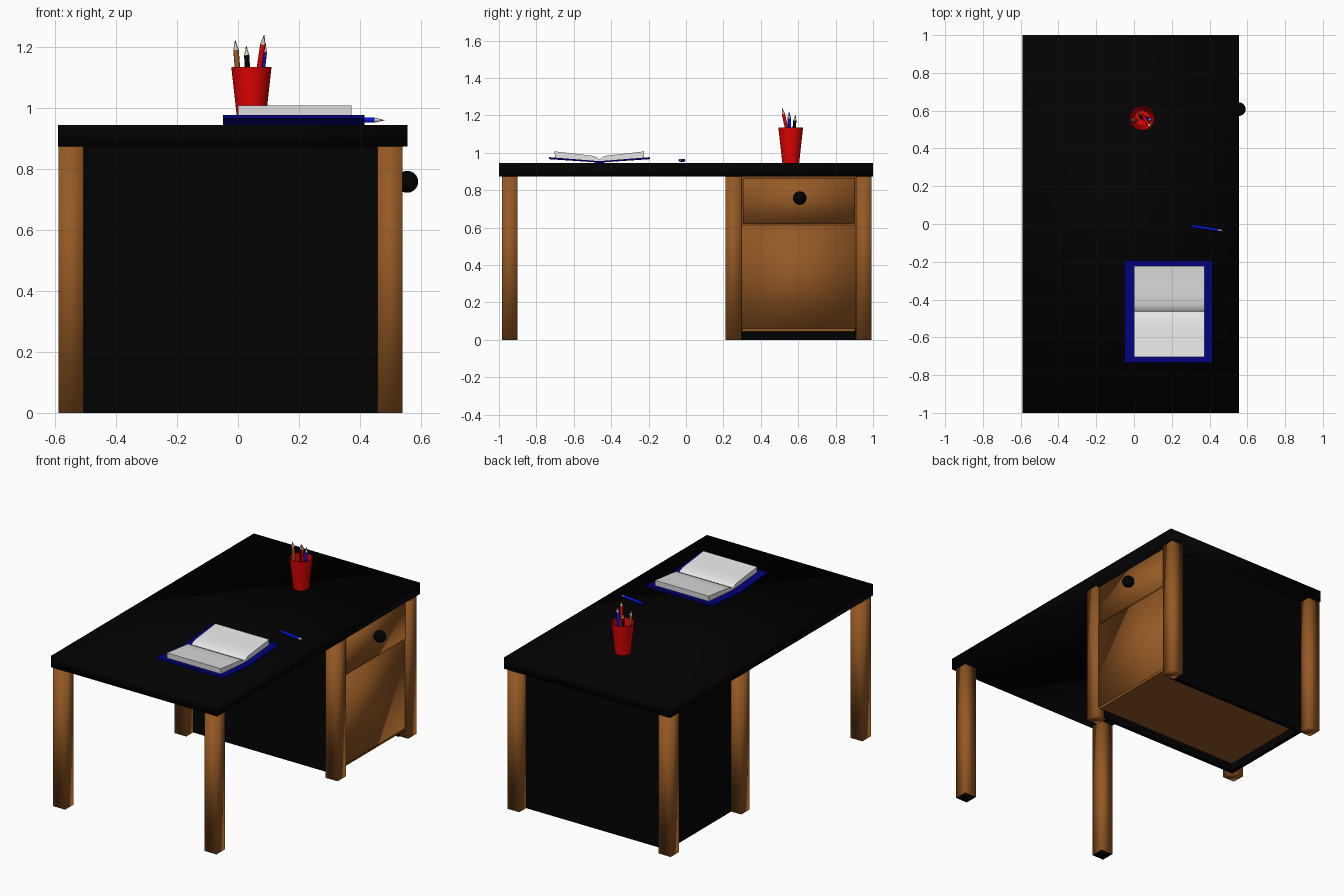
import bpy, bmesh, math
from mathutils import Vector

if "Cube" in bpy.data.objects:
    bpy.data.objects.remove(bpy.data.objects["Cube"])


def material(name, rgb):
    m = bpy.data.materials.new(name)
    m.diffuse_color = (*rgb, 1)
    m.use_nodes = True
    m.node_tree.nodes["Principled BSDF"].inputs["Base Color"].default_value = m.diffuse_color
    return m


BLACK = material("black", (0.0006, 0.0006, 0.0006))
WOOD = material("brown wood", (0.30, 0.1, 0.018))
RED = material("red", (0.76, 0.001, 0.001))
NAVY = material("navy cover", (0.0006, 0.0006, 0.2))
BLUE = material("pencil blue", (0.001, 0.008, 0.72))
PAPER = material("paper", (0.79, 0.79, 0.79))
TAN = material("bare pencil wood", (0.75, 0.6, 0.46))


def finish(name, bm, mats, angle=30):
    bmesh.ops.recalc_face_normals(bm, faces=bm.faces)
    me = bpy.data.meshes.new(name)
    bm.to_mesh(me)
    bm.free()
    for m in mats:
        me.materials.append(m)
    ob = bpy.data.objects.new(name, me)
    bpy.context.collection.objects.link(ob)
    bpy.ops.object.select_all(action='DESELECT')
    ob.select_set(True)
    bpy.context.view_layer.objects.active = ob
    bpy.ops.object.shade_smooth_by_angle(angle=math.radians(angle))
    return ob


def box(name, x, y, z, mat, soft=False, foot=None):
    """Sharp-cornered box; soft shades smoothly over its corners."""
    bm = bmesh.new()
    bmesh.ops.create_cube(bm, size=1)
    for v in bm.verts:
        v.co = Vector(r[0] + (c + 0.5) * (r[1] - r[0]) for c, r in zip(v.co, (x, y, z)))
    bm.normal_update()
    if foot:
        for f in bm.faces:
            f.material_index = int(f.normal.z < -0.9)
    return finish(name, bm, [mat] + ([foot] if foot else []), 180 if soft else 30)


def lathe(name, profile, sides, mats, rule=None, angle=30):
    """Spin (radius, height) points round z; rule gives a material per band."""
    bm = bmesh.new()
    rings = [[bm.verts.new((r * math.cos(math.tau * i / sides),
                            r * math.sin(math.tau * i / sides), z)) for i in range(sides)]
             for r, z in profile]
    for k, (a, b) in enumerate(zip(rings, rings[1:])):
        for i in range(sides):
            j = (i + 1) % sides
            f = bm.faces.new((a[i], a[j], b[j], b[i]))
            f.material_index = rule[k] if rule else 0
    bm.faces.new(rings[0])
    end = bm.faces.new(rings[-1])
    end.material_index = rule[-1] if rule else 0
    return finish(name, bm, mats, angle)


def extrude_x(name, profile, x0, x1, mat):
    bm = bmesh.new()
    f = bm.faces.new([bm.verts.new((x0, y, z)) for y, z in profile])
    new = bmesh.ops.extrude_face_region(bm, geom=[f])["geom"]
    for v in new:
        if isinstance(v, bmesh.types.BMVert):
            v.co.x = x1
    return finish(name, bm, [mat], 25)


def pencil(name, base, tip, mat, r=0.009):
    base, tip = Vector(base), Vector(tip)
    d = tip - base
    n = d.length
    ob = lathe(name, [(r, 0), (r, n - 0.032), (r * 0.35, n - 0.01), (0.0006, n)],
               8, [mat, TAN], [0, 1, 0], 50)
    ob.location = base
    ob.rotation_euler = d.to_track_quat('Z', 'Y').to_euler()


# Table top
box("table_top", (-0.591, 0.556), (-1, 1), (0.873, 0.945), BLACK, True)

# Six legs in three rows
for row, y in (("front", (-0.984, -0.9)), ("middle", (0.212, 0.296)), ("back", (0.908, 0.992))):
    for side, x in (("left", (-0.589, -0.506)), ("right", (0.457, 0.54))):
        box(f"{row}_{side}_leg", x, y, (0, 0.875), WOOD, True,
            BLACK if row == "front" else None)

# Cabinet panels set well back between the legs, then floor, drawer and door
box("cabinet_front_panel", (-0.52, 0.48), (0.279, 0.306), (0, 0.874), BLACK)
box("cabinet_back_panel", (-0.52, 0.48), (0.898, 0.925), (0, 0.874), BLACK)
box("cabinet_left_panel", (-0.52, -0.493), (0.285, 0.92), (0, 0.874), BLACK)
box("cabinet_floor", (-0.493, 0.515), (0.3, 0.904), (0.045, 0.06), WOOD)
box("cabinet_door", (0.49, 0.52), (0.296, 0.908), (0.06, 0.614), WOOD, True)
box("drawer_surround", (0.48, 0.515), (0.296, 0.908), (0.614, 0.874), WOOD)
box("drawer_front", (0.5, 0.525), (0.304, 0.902), (0.622, 0.866), WOOD, True)

# Drawer knob on a short stem
bm = bmesh.new()
bmesh.ops.create_uvsphere(bm, u_segments=24, v_segments=14, radius=0.036)
knob = finish("drawer_knob", bm, [BLACK])
knob.location = (0.555, 0.608, 0.758)
stem = lathe("knob_stem", [(0.014, 0), (0.014, 0.04)], 16, [BLACK])
stem.location = (0.51, 0.608, 0.758)
stem.rotation_euler.y = math.pi / 2

# Open book: V-shaped cover and two page blocks
MID = -0.463
cover = [(-0.27, 0.966), (-0.03, 0.95), (-0.02, 0.945), (0.02, 0.945), (0.03, 0.95), (0.27, 0.966),
         (0.27, 0.977), (0.02, 0.957), (-0.02, 0.957), (-0.27, 0.977)]
extrude_x("book_cover", [(MID + y, z) for y, z in cover], -0.05, 0.415, NAVY)
pages = [(0.0, 0.956), (0.02, 0.957), (0.237, 0.974), (0.24, 1.008), (0.2, 1.003),
         (0.1, 0.992), (0.035, 0.984), (0.012, 0.975), (0.0, 0.964)]
for name, s in (("left_pages", -1), ("right_pages", 1)):
    extrude_x(name, [(MID + s * y, z) for y, z in pages], 0.0, 0.372, PAPER)

# Pencil cup
cup = lathe("pencil_cup", [(0.045, 0), (0.066, 0.19), (0.061, 0.19), (0.041, 0.008)], 32, [RED])
cup.location = (0.044, 0.56, 0.945)

# Pencils in the cup and one on the desk
pencil("brown_pencil", (0.012, 0.55, 0.956), (-0.009, 0.552, 1.222), WOOD)
pencil("black_pencil", (0.04, 0.562, 0.956), (0.027, 0.585, 1.204), BLACK)
pencil("red_pencil", (0.045, 0.575, 0.956), (0.086, 0.514, 1.24), RED)
pencil("blue_pencil", (0.062, 0.56, 0.956), (0.09, 0.55, 1.215), BLUE)
pencil("desk_pencil", (0.308, -0.011, 0.96), (0.48, -0.037, 0.96), BLUE, 0.008)
